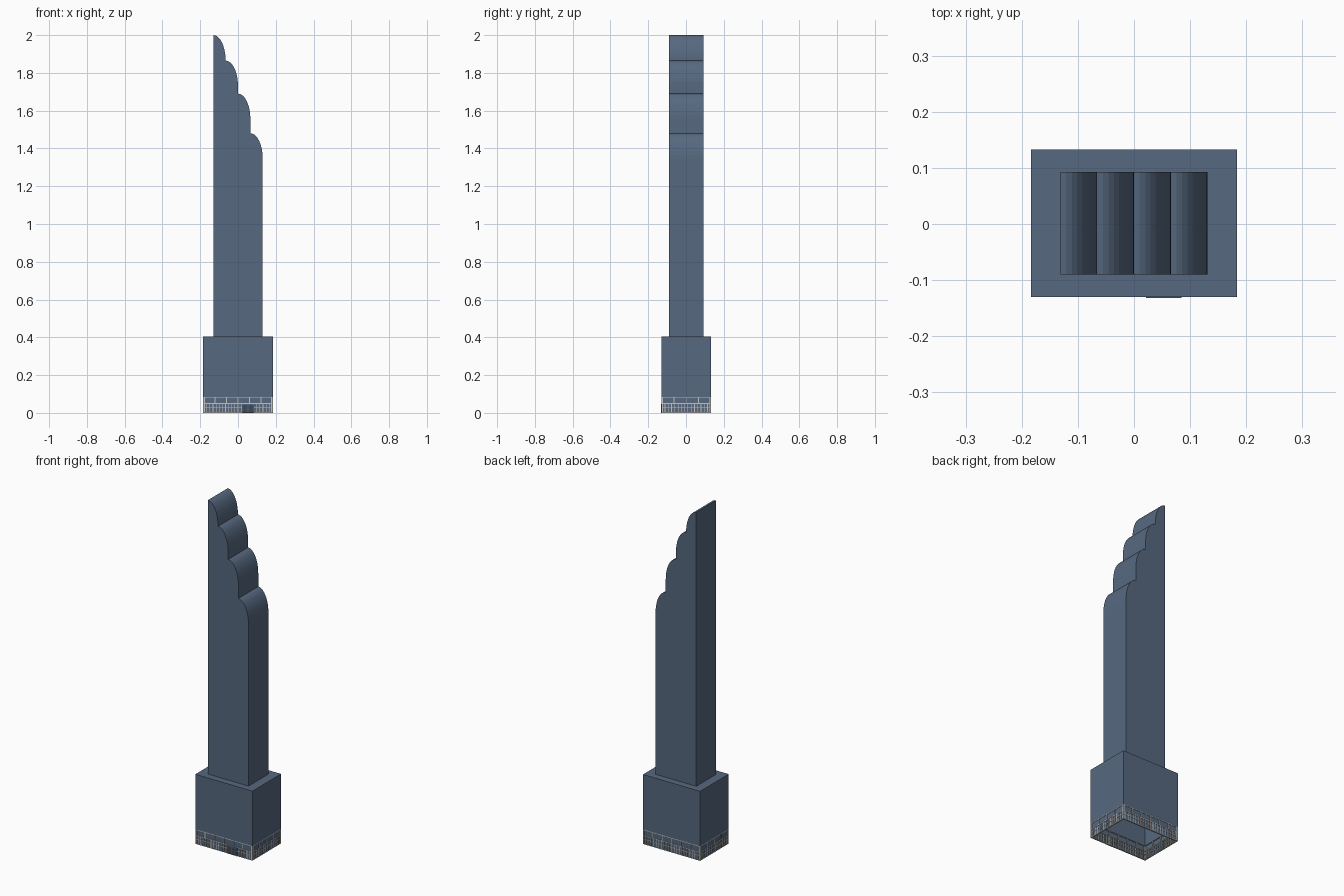
import bpy, bmesh, math

cube = bpy.data.objects.get("Cube")
if cube:
    bpy.data.objects.remove(cube, do_unlink=True)


def material(name, rgb):
    m = bpy.data.materials.new(name)
    m.use_nodes = True
    m.diffuse_color = (*rgb, 1)
    m.node_tree.nodes["Principled BSDF"].inputs["Base Color"].default_value = (*rgb, 1)
    return m


BLUE = material("slate blue glass", (0.095, 0.14, 0.215))
STONE = material("pale stone frame", (0.55, 0.55, 0.53))
DARK = material("dark door glass", (0.05, 0.065, 0.085))

HX, HY, CY = 0.184, 0.1315, 0.0015   # podium half sizes and centre in y
TX, TY = 0.131, 0.0915               # tower half sizes
PODIUM_TOP, BAND_TOP = 0.405, 0.085


def finish(name, bm, mat):
    mesh = bpy.data.meshes.new(name)
    bm.to_mesh(mesh)
    bm.free()
    mesh.materials.append(mat)
    obj = bpy.data.objects.new(name, mesh)
    bpy.context.collection.objects.link(obj)
    return obj


def add_box(bm, x0, x1, y0, y1, z0, z1):
    made = bmesh.ops.create_cube(bm, size=1)["verts"]
    for v in made:
        v.co.x = x0 if v.co.x < 0 else x1
        v.co.y = y0 if v.co.y < 0 else y1
        v.co.z = z0 if v.co.z < 0 else z1
    return made


def open_box(name, hx, hy, z0, z1, capped):
    """Thin shell without a floor, and without a roof unless capped."""
    bm = bmesh.new()
    add_box(bm, -hx, hx, CY - hy, CY + hy, z0, z1)
    ends = [f for f in bm.faces if f.normal.z < -0.5 or (f.normal.z > 0.5 and not capped)]
    bmesh.ops.delete(bm, geom=ends, context="FACES_ONLY")
    return finish(name, bm, BLUE)


# Podium and the recessed glass of its ground floor
open_box("podium", HX, HY, BAND_TOP, PODIUM_TOP, True)
open_box("ground_floor_glass", HX - 0.002, HY - 0.002, 0, BAND_TOP, False)

# Tower with four curved setbacks stepping down towards +x
STEPS = [2.0, 1.865, 1.69, 1.48]
WIDTH, DROP, SEGMENTS = 2 * TX / len(STEPS), 0.135, 10
profile = [(-TX, PODIUM_TOP)]
for i, top in enumerate(STEPS):
    for k in range(SEGMENTS + 1):
        a = math.pi / 2 * k / SEGMENTS
        profile.append((-TX + WIDTH * (i + math.sin(a)), top - DROP * (1 - math.cos(a))))
profile.append((TX, PODIUM_TOP))
bm = bmesh.new()
front = bm.faces.new([bm.verts.new((x, CY - TY, z)) for x, z in profile])
back = bmesh.ops.extrude_face_region(bm, geom=[front])["geom"]
for v in back:
    if isinstance(v, bmesh.types.BMVert):
        v.co.y += 2 * TY
bmesh.ops.remove_doubles(bm, verts=bm.verts[:], dist=1e-5)
bmesh.ops.recalc_face_normals(bm, faces=bm.faces[:])
finish("tower", bm, BLUE)


# Frames of the ground floor: rails and mullions repeated on all four walls
def wall_frames(bm, half, place):
    bar, depth = 0.0035, 0.008
    for z in (0.0, 0.028, 0.048, BAND_TOP - bar):
        place(bm, -half, half, depth, z, z + bar)
    rows = ((0.0, 0.048, 0.017), (0.048, BAND_TOP, 0.06))
    for z0, z1, pitch in rows:
        count = round(2 * half / pitch)
        for i in range(count + 1):
            c = -half + bar / 2 + (2 * half - bar) * i / count
            place(bm, c - bar / 2, c + bar / 2, depth, z0, z1)


def along_x(side):
    def place(bm, a, b, depth, z0, z1):
        edge = CY + side * HY
        ys = sorted((edge, edge - side * depth))
        add_box(bm, a, b, *ys, z0, z1)
    return place


def along_y(side):
    def place(bm, a, b, depth, z0, z1):
        edge = side * HX
        xs = sorted((edge, edge - side * depth))
        add_box(bm, *xs, CY + a, CY + b, z0, z1)
    return place


for label, half, maker, side in (
        ("front", HX, along_x, -1), ("back", HX, along_x, 1),
        ("left", HY, along_y, 1), ("right", HY, along_y, -1)):
    bm = bmesh.new()
    wall_frames(bm, half, maker(side))
    finish(label + "_window_frames", bm, STONE)

# Entrance: two door leaves inside a slim surround
FACE = CY - HY
bm = bmesh.new()
for x0 in (0.024, 0.0545):
    add_box(bm, x0, x0 + 0.0275, FACE - 0.001, FACE + 0.004, 0, 0.042)
finish("entrance_doors", bm, DARK)
bm = bmesh.new()
for x0 in (0.021, 0.0515, 0.082):
    add_box(bm, x0, x0 + 0.003, FACE - 0.002, FACE + 0.004, 0, 0.045)
add_box(bm, 0.021, 0.085, FACE - 0.002, FACE + 0.004, 0.042, 0.048)
finish("entrance_surround", bm, BLUE)
